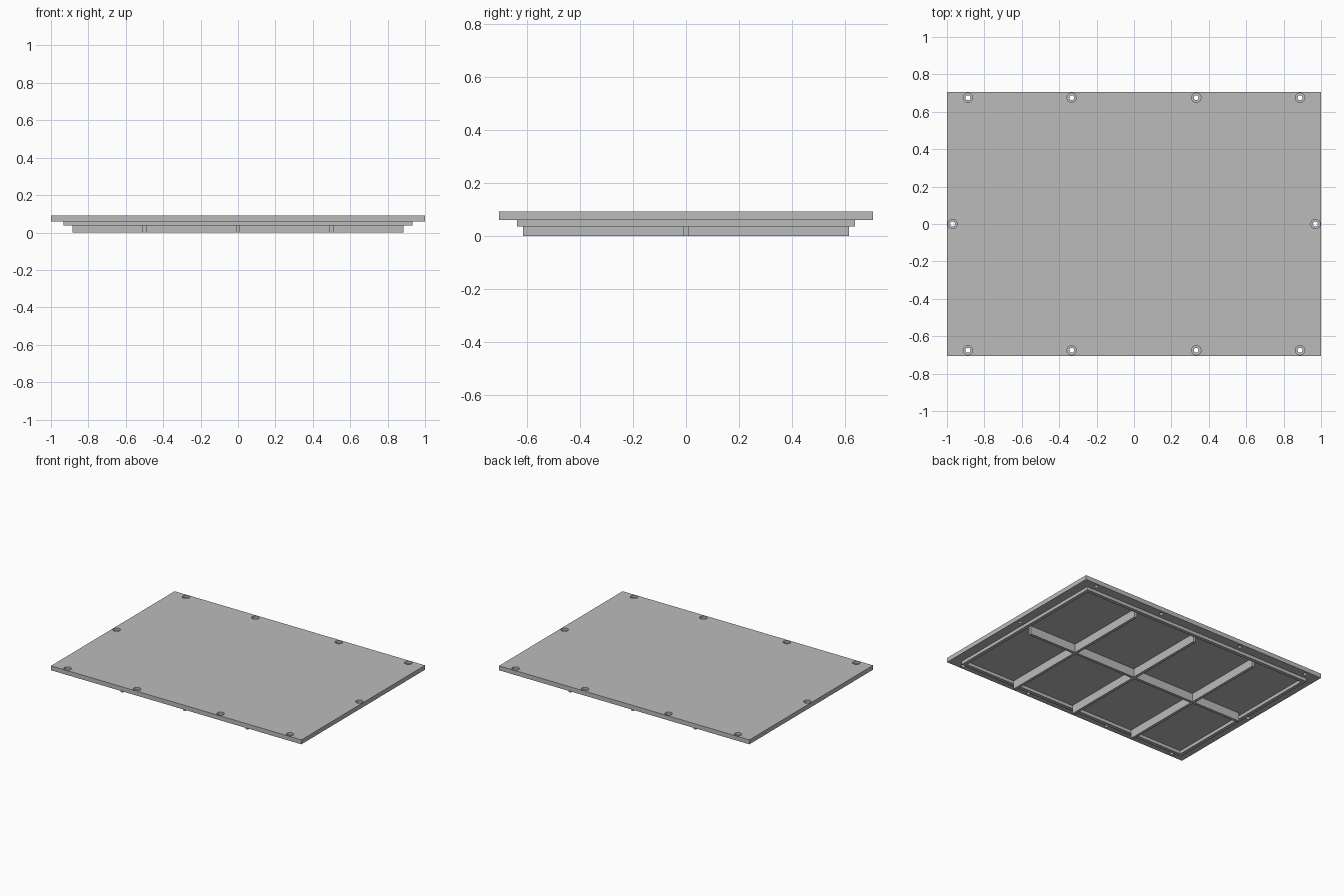
import bpy
import bmesh
import math

cube = bpy.data.objects.get("Cube")
if cube:
    bpy.data.objects.remove(cube, do_unlink=True)

# Single grey material
grey = bpy.data.materials.new("plain grey")
grey.use_nodes = True
colour = (0.5, 0.5, 0.5, 1)
grey.diffuse_color = colour
grey.node_tree.nodes["Principled BSDF"].inputs["Base Color"].default_value = colour

TOP, UNDER, LIP = 0.092, 0.06, 0.037
HALF_X, HALF_Y = 1.0, 0.705


def finish(name, bm):
    bmesh.ops.recalc_face_normals(bm, faces=bm.faces)
    mesh = bpy.data.meshes.new(name)
    bm.to_mesh(mesh)
    bm.free()
    mesh.materials.append(grey)
    obj = bpy.data.objects.new(name, mesh)
    bpy.context.collection.objects.link(obj)
    return obj


def box(name, hx, hy, z0, z1, x=0):
    bm = bmesh.new()
    bmesh.ops.create_cube(bm, size=1)
    for v in bm.verts:
        v.co = (x + v.co.x * 2 * hx, v.co.y * 2 * hy, z0 + (v.co.z + 0.5) * (z1 - z0))
    return finish(name, bm)


def combine(target, tool, operation):
    """Apply a boolean and remove the tool object."""
    tool.hide_render = True
    mod = target.modifiers.new("combine", 'BOOLEAN')
    mod.operation, mod.solver, mod.object = operation, 'EXACT', tool
    bpy.context.view_layer.objects.active = target
    bpy.ops.object.modifier_apply(modifier=mod.name)
    bpy.data.objects.remove(tool, do_unlink=True)


def hole_cutters(points, sides=32):
    """Stepped round cutters: wide recess above a narrow through hole."""
    profile = [(0.013, 0.04), (0.013, 0.076), (0.025, 0.076), (0.025, 0.11)]
    bm = bmesh.new()
    for px, py in points:
        rings = []
        for r, z in profile:
            angles = [math.tau * i / sides for i in range(sides)]
            rings.append([bm.verts.new((px + r * math.cos(a), py + r * math.sin(a), z))
                          for a in angles])
        for low, high in zip(rings, rings[1:]):
            for i in range(sides):
                j = (i + 1) % sides
                bm.faces.new((low[i], low[j], high[j], high[i]))
        bm.faces.new(rings[0][::-1])
        bm.faces.new(rings[-1])
    return finish("hole_cutters", bm)


# Cover plate with recessed screw holes
plate = box("cover_plate", HALF_X, HALF_Y, UNDER, TOP)
holes = [(x, y) for x in (-0.888, -0.333, 0.333, 0.888) for y in (-0.675, 0.675)]
holes += [(-0.97, 0), (0.97, 0)]
combine(plate, hole_cutters(holes), 'DIFFERENCE')

# Locating lip under the plate
lip = box("locating_lip", 0.933, 0.638, LIP, UNDER)
combine(lip, box("lip_opening", 0.908, 0.613, LIP - 0.02, UNDER + 0.02), 'DIFFERENCE')

# Crossing stiffening ribs
ribs = box("stiffening_ribs", 0.885, 0.01, 0, UNDER)
for x in (-0.5, 0, 0.5):
    combine(ribs, box("cross_rib", 0.01, 0.614, 0, UNDER, x), 'UNION')

# Smooth hole walls, sharp edges everywhere else
for obj in (plate, lip, ribs):
    bpy.ops.object.select_all(action='DESELECT')
    obj.select_set(True)
    bpy.context.view_layer.objects.active = obj
    bpy.ops.object.shade_smooth_by_angle(angle=math.radians(30))
